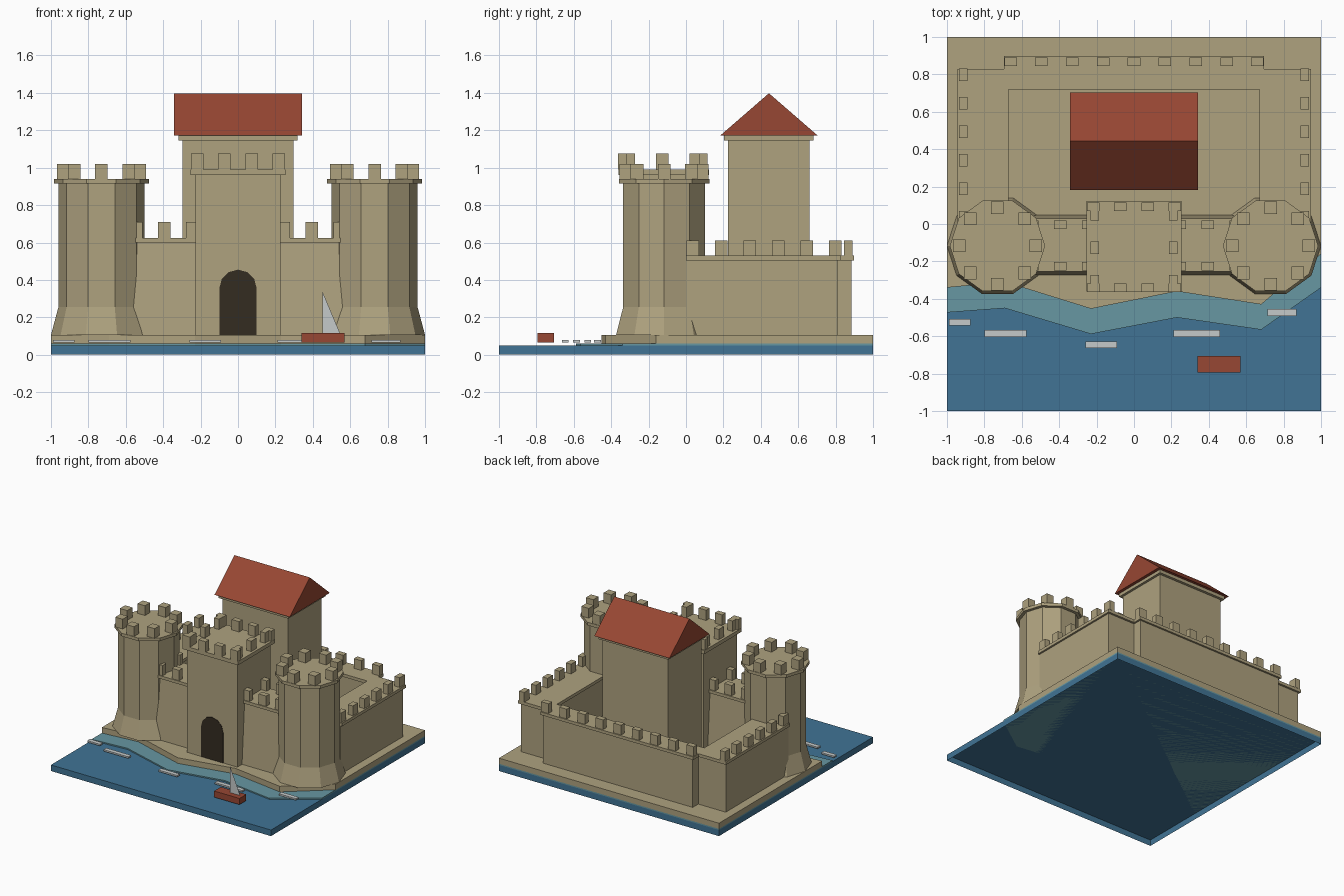
import bpy, bmesh, math

if "Cube" in bpy.data.objects:
    bpy.data.objects.remove(bpy.data.objects["Cube"], do_unlink=True)


def material(name, rgb):
    m = bpy.data.materials.new(name)
    m.use_nodes = True
    m.diffuse_color = (*rgb, 1)
    bsdf = next(n for n in m.node_tree.nodes if n.type == "BSDF_PRINCIPLED")
    bsdf.inputs["Base Color"].default_value = (*rgb, 1)
    bsdf.inputs["Roughness"].default_value = 0.9
    return m


STONE = material("sandstone", (0.425, 0.36, 0.212))
WATER = material("deep_water", (0.052, 0.174, 0.30))
SHALLOW = material("shallow_water", (0.135, 0.31, 0.36))
RED = material("red_tile", (0.31, 0.063, 0.033))
WHITE = material("pale_white", (0.56, 0.59, 0.59))
DARK = material("dark_wood", (0.034, 0.025, 0.015))


def finish(name, bm, mat):
    bmesh.ops.recalc_face_normals(bm, faces=bm.faces)
    mesh = bpy.data.meshes.new(name)
    bm.to_mesh(mesh)
    bm.free()
    mesh.materials.append(mat)
    ob = bpy.data.objects.new(name, mesh)
    bpy.context.collection.objects.link(ob)
    return ob


def bridge(bm, rings, bottom=True):
    """Join rings of points with quads, close the last and optionally the first."""
    loops = [[bm.verts.new(p) for p in ring] for ring in rings]
    n = len(loops[0])
    for a, b in zip(loops, loops[1:]):
        for i in range(n):
            j = (i + 1) % n
            bm.faces.new((a[i], a[j], b[j], b[i]))
    if bottom:
        bm.faces.new(loops[0][::-1])
    bm.faces.new(loops[-1])


def rect(x0, x1, y0, y1, z):
    return [(x0, y0, z), (x1, y0, z), (x1, y1, z), (x0, y1, z)]


def box(name, xs, ys, zs, mat=STONE, bottom=True):
    bm = bmesh.new()
    bridge(bm, [rect(*xs, *ys, z) for z in zs], bottom)
    return finish(name, bm, mat)


def slab(name, outline, z0, z1, mat):
    bm = bmesh.new()
    bridge(bm, [[(x, y, z) for x, y in outline] for z in (z0, z1)])
    return finish(name, bm, mat)


def merlons(name, spots, z0, z1):
    """One object of small blocks; each spot is x, y, width, depth."""
    bm = bmesh.new()
    for x, y, w, d in spots:
        bridge(bm, [rect(x - w / 2, x + w / 2, y - d / 2, y + d / 2, z) for z in (z0, z1)])
    return finish(name, bm, STONE)


W, D = 0.067, 0.045   # merlon width and depth
GROUND = 0.106

# Sea is a shallow tray, open underneath; shallows and land share one kinked shoreline
box("sea", (-1, 1), (-1, 1), (0, 0.05), WATER, bottom=False)
shore_x = [-1, -0.69, -0.23, 0.23, 0.68, 1]
land_y = [-0.34, -0.31, -0.453, -0.36, -0.43, -0.16]
shallow_y = [-0.473, -0.45, -0.588, -0.50, -0.565, -0.34]
back_edge = [(1, 1), (-1, 1)]
slab("shallows", list(zip(shore_x, shallow_y)) + back_edge, 0.05, 0.06, SHALLOW)
slab("land", list(zip(shore_x, land_y)) + back_edge, 0.06, GROUND, STONE)

# Corner towers, side walls and front curtain walls, mirrored
TX, TY = 0.73, -0.117
tower_profile = [(0.27, GROUND), (0.23, 0.255), (0.23, 0.915), (0.255, 0.915), (0.255, 0.94)]
for side, s in (("left", 1), ("right", -1)):
    bm = bmesh.new()
    bridge(bm, [[(s * TX + r * math.cos(math.tau * i / 10), TY + r * math.sin(math.tau * i / 10), z)
                 for i in range(10)] for r, z in tower_profile])
    finish(side + "_tower", bm, STONE)
    merlons(side + "_tower_merlons",
            [(s * TX + 0.205 * math.cos(math.tau * i / 8), TY + 0.205 * math.sin(math.tau * i / 8), W, W)
             for i in range(8)], 0.94, 1.02)

    box(side + "_wall", sorted((s * 0.68, s * 0.93)), (0, 0.812), (GROUND, 0.505))
    box(side + "_wall_walk", sorted((s * 0.67, s * 0.945)), (0, 0.829), (0.505, 0.53))
    merlons(side + "_wall_merlons",
            [(s * 0.912, 0.037 + 0.152 * i, D, W) for i in range(6)], 0.53, 0.61)

    # Battered curtain wall, narrower at the top
    x0, x1 = sorted((s * 0.2, s * 0.7))
    bm = bmesh.new()
    bridge(bm, [rect(x0, x1, -0.273, 0.047, GROUND), rect(x0, x1, -0.24, 0.014, 0.60)])
    finish(side + "_front_wall", bm, STONE)
    box(side + "_front_wall_walk", (x0, x1), (-0.255, 0.029), (0.60, 0.625))
    merlons(side + "_front_wall_merlons",
            [(s * x, y, W, D) for x in (0.245, 0.395, 0.545) for y in (-0.225, -0.003)], 0.625, 0.71)

# Back wall
box("back_wall", (-0.68, 0.68), (0.73, 0.884), (GROUND, 0.505))
box("back_wall_walk", (-0.695, 0.695), (0.72, 0.899), (0.505, 0.53))
merlons("back_wall_merlons", [(0.165 * i, 0.868, W, D) for i in range(-4, 5)], 0.53, 0.61)

# Gatehouse
box("gatehouse", (-0.228, 0.228), (-0.334, 0.097), (GROUND, 0.96))
box("gatehouse_parapet", (-0.253, 0.253), (-0.362, 0.122), (0.96, 0.99))
rows = [(x, y, W, D) for x in (-0.218, -0.073, 0.073, 0.218) for y in (-0.34, 0.093)]
sides = [(x, y, D, W) for x in (-0.21, 0.21) for y in (-0.307, -0.127, 0.053)]
merlons("gatehouse_merlons", rows + sides, 0.99, 1.075)

# Arched gate
arch = [(-0.1, GROUND), (0.1, GROUND)]
arch += [(0.1 * math.cos(math.pi * i / 6), 0.355 + 0.1 * math.sin(math.pi * i / 6)) for i in range(7)]
bm = bmesh.new()
bridge(bm, [[(x, y, z) for x, z in arch] for y in (-0.337, -0.332)])
finish("gate", bm, DARK)

# Keep with gabled roof
box("keep", (-0.297, 0.297), (0.224, 0.66), (GROUND, 1.145))
box("keep_cornice", (-0.317, 0.317), (0.202, 0.682), (1.145, 1.172))
bm = bmesh.new()
bridge(bm, [[(x, 0.183, 1.172), (x, 0.704, 1.172), (x, 0.4435, 1.398)] for x in (-0.342, 0.342)])
finish("keep_roof", bm, RED)

# Wave crests: start x, end x, centre y
for i, (x0, x1, y) in enumerate([(-0.99, -0.875, -0.525), (-0.8, -0.575, -0.585), (-0.26, -0.09, -0.645),
                                 (0.21, 0.46, -0.585), (0.715, 0.87, -0.473)]):
    box("wave_crest_%d" % (i + 1), (x0, x1), (y - 0.018, y + 0.018), (0.065, 0.078), WHITE)

# Boat
box("boat_hull", (0.34, 0.57), (-0.795, -0.707), (0.065, 0.116), RED)
bm = bmesh.new()
bm.faces.new([bm.verts.new((x, -0.75, z)) for x, z in ((0.452, 0.116), (0.545, 0.116), (0.452, 0.337))])
finish("boat_sail", bm, WHITE)
